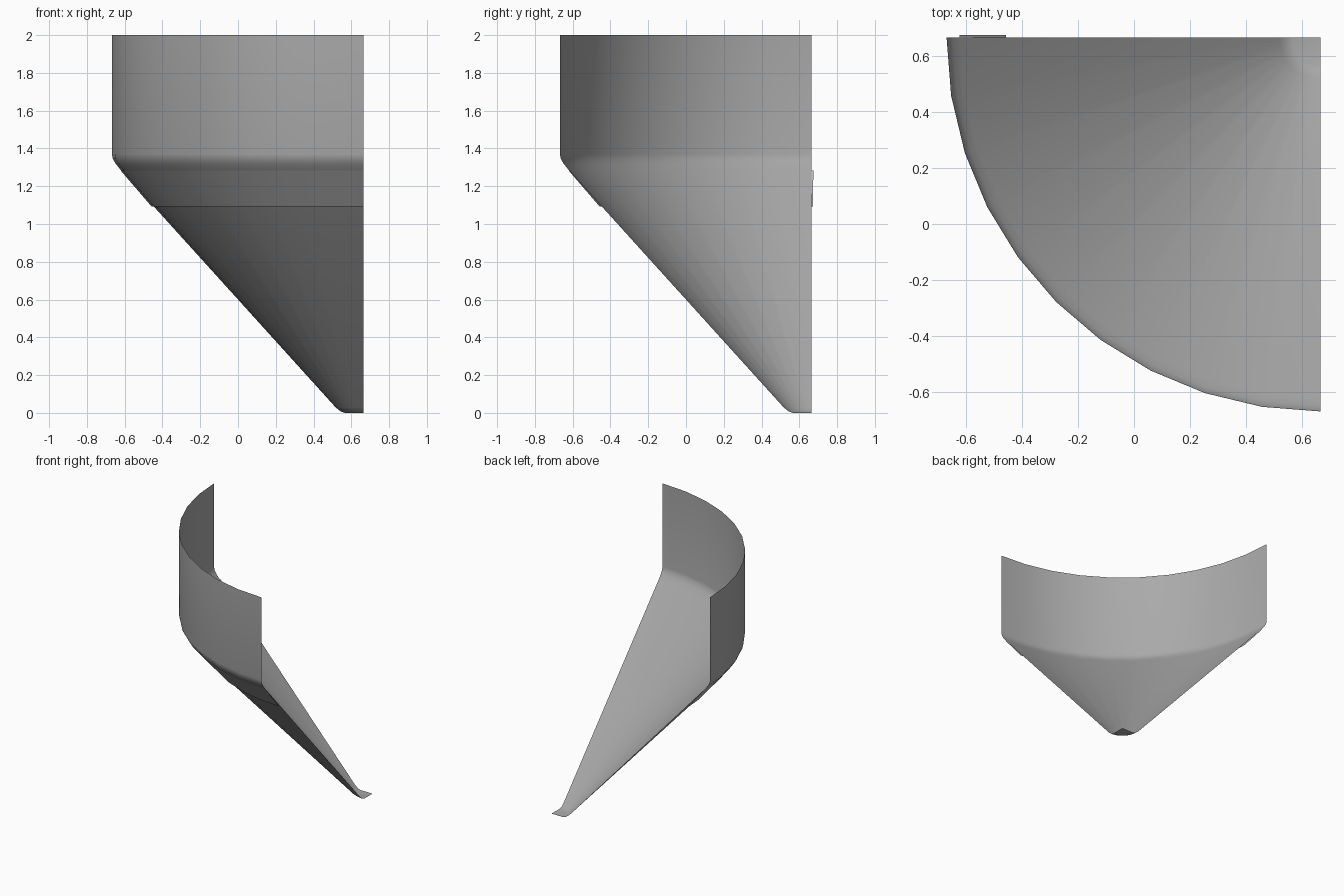
import bpy, bmesh, math

cube = bpy.data.objects.get("Cube")
if cube:
    bpy.data.objects.remove(cube, do_unlink=True)

AXIS = 0.665      # x and y of the turning axis
STEPS = 10        # facets in the quarter turn


def material(name, value):
    mat = bpy.data.materials.new(name)
    mat.use_nodes = True
    colour = (value, value, value, 1)
    mat.diffuse_color = colour
    mat.node_tree.nodes["Principled BSDF"].inputs["Base Color"].default_value = colour
    return mat


def quarter_sheet(name, profile, mat, start=0.0, end=90.0):
    """Turn a (radius, height) profile about the corner axis as an open sheet."""
    bm = bmesh.new()
    rings = []
    for i in range(STEPS + 1):
        a = math.radians(180 + start + (end - start) * i / STEPS)
        rings.append([bm.verts.new((AXIS + r * math.cos(a), AXIS + r * math.sin(a), z))
                      for r, z in profile])
    for a, b in zip(rings, rings[1:]):
        for j in range(len(profile) - 1):
            bm.faces.new((a[j], b[j], b[j + 1], a[j + 1]))
    bmesh.ops.remove_doubles(bm, verts=bm.verts, dist=0.0001)
    mesh = bpy.data.meshes.new(name)
    bm.to_mesh(mesh)
    bm.free()
    mesh.materials.append(mat)
    obj = bpy.data.objects.new(name, mesh)
    bpy.context.collection.objects.link(obj)
    bpy.ops.object.select_all(action="DESELECT")
    obj.select_set(True)
    bpy.context.view_layer.objects.active = obj
    bpy.ops.object.shade_smooth_by_angle(angle=math.radians(40))
    return obj


grey = material("grey", 0.4)
light_grey = material("light grey", 0.5)

# Hopper wall: floor, rounded foot, cone, rounded shoulder, upright rim
quarter_sheet("hopper_shell", [
    (0, 0), (0.10, 0.0), (0.122, 0.008), (0.147, 0.028),
    (1.285, 1.285), (1.312, 1.318), (1.328, 1.345), (1.333, 1.37), (1.333, 2.0)], grey)

# Thin band lying on the upper cone, lifting slightly at its lower edge
quarter_sheet("cone_band", [(1.122, 1.092), (1.287, 1.284)], light_grey, start=-0.4)
